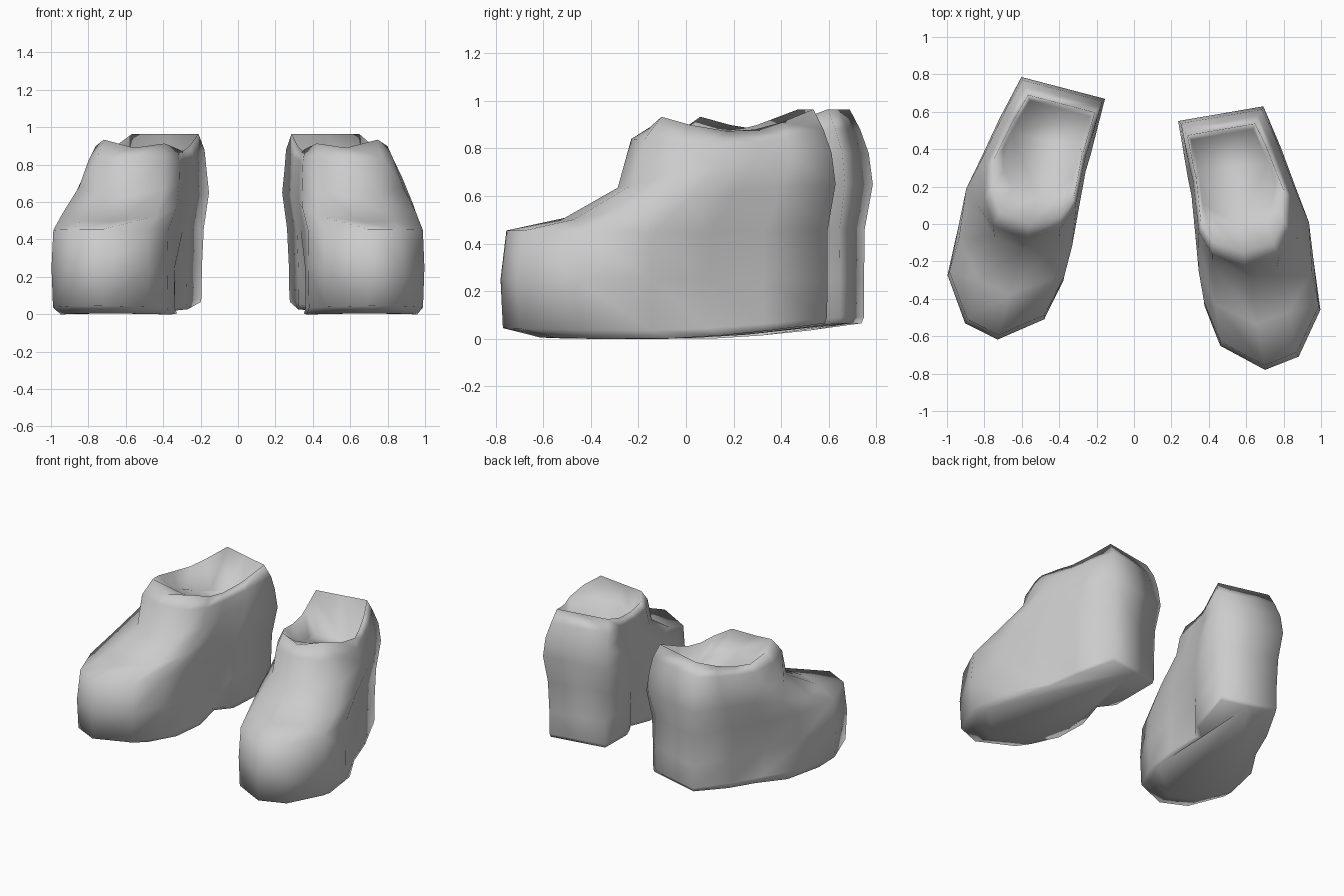
import bpy, bmesh, math

cube = bpy.data.objects.get("Cube")
if cube:
    bpy.data.objects.remove(cube, do_unlink=True)

grey = bpy.data.materials.new("mid grey")
grey.use_nodes = True
COLOR = (0.6, 0.6, 0.6, 1)
grey.diffuse_color = COLOR
grey.node_tree.nodes["Principled BSDF"].inputs["Base Color"].default_value = COLOR

# Footprint from the heel, along the outer side, round the toe, back along the arch
OUTLINE = [(0, .69), (.21, .69), (.27, .4), (.315, .15), (.365, -.1), (.35, -.42),
           (.19, -.65), (0, -.69), (-.215, -.52), (-.265, -.29), (-.24, -.03),
           (-.22, .2), (-.22, .32), (-.21, .69)]
TOE, OUTER_TOE, ARCH, OUTER_ARCH = 7, 6, 11, 3

# Rings from sole to ankle, then down into the opening:
# toe y, heel y, toe z, heel z, sag, toe width, heel width
RINGS = [(-.52, .66, .005, .065, -.03, .95, .93),
         (-.68, .67, .045, .09, -.03, .98, .94),
         (-.69, .67, .25, .25, 0, 1, .95),
         (-.665, .67, .455, .46, -.01, .97, 1),
         (-.44, .70, .495, .65, .03, .93, 1.1),
         (-.19, .685, .635, .78, .03, .81, 1.05),
         (-.13, .655, .84, .88, -.04, .72, .98),
         (-.05, .615, .94, .965, -.08, .66, .87),
         (.1, .59, .84, .66, -.03, .55, .8)]
RIM = 7


def make_boot(name, side, angle, cx, cy):
    bm = bmesh.new()
    s, c = math.sin(angle), math.cos(angle)
    loops = []
    for level, (toe, heel, z0, z1, sag, w0, w1) in enumerate(RINGS):
        loop = []
        for i, (x, y) in enumerate(OUTLINE):
            t = (y + .69) / 1.38
            lx = x * (w0 + (w1 - w0) * t)
            ly = toe + (heel - toe) * t
            z = z0 + (z1 - z0) * t + sag * math.sin(math.pi * t)
            # Tuck the arch in ahead of the heel block
            if level < 3 and i == ARCH:
                lx *= .65 + .1 * level
            if level < 2 and i == OUTER_ARCH:
                lx *= .93
            # Square the ankle front and dip it between its two corners
            if level >= RIM - 1:
                lx -= .012
                if i == OUTER_TOE:
                    lx *= 1.4
            if level == RIM and i == TOE:
                z -= .05
            loop.append(bm.verts.new((cx + side * (lx * c - ly * s), cy + lx * s + ly * c, z)))
        loops.append(loop)
    n = len(OUTLINE)
    # Sole and inside floor
    bm.faces.new(loops[0])
    bm.faces.new(loops[-1])
    # Walls and lining
    for low, high in zip(loops, loops[1:]):
        for i in range(n):
            j = (i + 1) % n
            bm.faces.new((low[i], high[i], high[j], low[j]))
    bmesh.ops.recalc_face_normals(bm, faces=bm.faces[:])
    for face in bm.faces:
        face.smooth = True
    mesh = bpy.data.meshes.new(name)
    bm.to_mesh(mesh)
    bm.free()
    mesh.materials.append(grey)
    bpy.context.collection.objects.link(bpy.data.objects.new(name, mesh))


make_boot("left_boot", 1, math.radians(9.8), .583, -.10)
make_boot("right_boot", -1, math.radians(14.6), -.555, .05)
